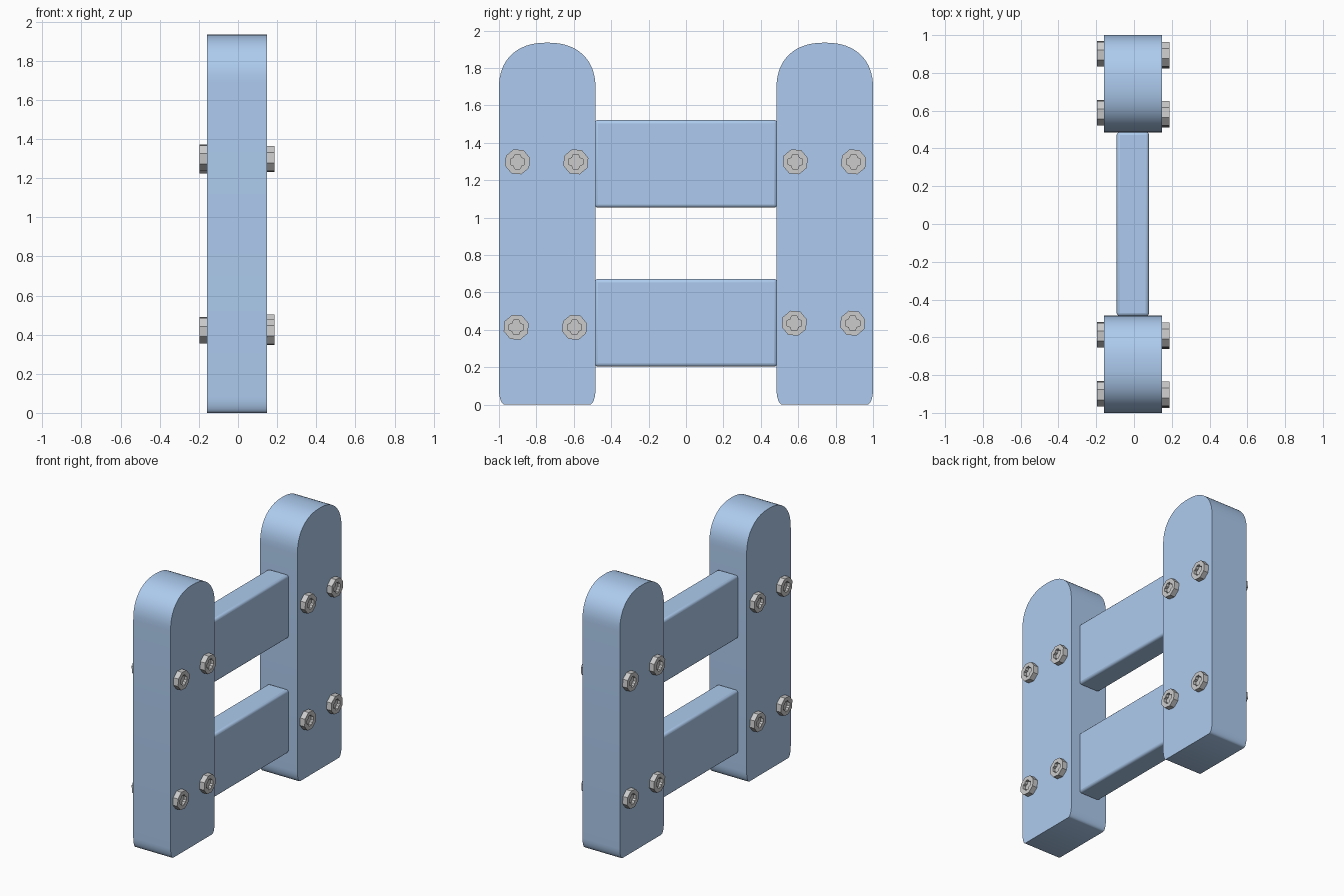
import bpy, bmesh
from math import sin, cos, pi, copysign
from mathutils import Matrix

if "Cube" in bpy.data.objects:
    bpy.data.objects.remove(bpy.data.objects["Cube"])

blue = bpy.data.materials.new("blue_paint")
blue.diffuse_color = (0.42, 0.6, 0.86, 1)
blue.use_nodes = True
blue.node_tree.nodes["Principled BSDF"].inputs["Base Color"].default_value = blue.diffuse_color


def prism(name, pts, x0, x1, mat=None):
    """Extrude a (y, z) outline along x."""
    bm = bmesh.new()
    face = bm.faces.new([bm.verts.new((x0, y, z)) for y, z in pts])
    new = bmesh.ops.extrude_face_region(bm, geom=[face])["geom"]
    bmesh.ops.translate(bm, vec=(x1 - x0, 0, 0),
                        verts=[v for v in new if isinstance(v, bmesh.types.BMVert)])
    bmesh.ops.recalc_face_normals(bm, faces=bm.faces)
    me = bpy.data.meshes.new(name)
    bm.to_mesh(me)
    bm.free()
    ob = bpy.data.objects.new(name, me)
    bpy.context.collection.objects.link(ob)
    if mat:
        me.materials.append(mat)
    return ob


def smooth(ob, angle=35):
    bpy.ops.object.select_all(action='DESELECT')
    ob.select_set(True)
    bpy.context.view_layer.objects.active = ob
    bpy.ops.object.shade_smooth_by_angle(angle=angle * pi / 180)


def spow(v, p):
    return copysign(abs(v) ** p, v)


# Upright posts: domed top, small rounded foot corners
HALF = 0.258
dome = [(HALF * spow(cos(pi * i / 32), 0.87), 1.69 + 0.245 * abs(sin(pi * i / 32)) ** 0.87)
        for i in range(33)]
foot = [(0.03 * (1 - cos(pi / 2 * i / 6)), 0.08 * (1 - sin(pi / 2 * i / 6))) for i in range(7)]
outline = (dome + [(-HALF + a, b) for a, b in foot]
           + [(HALF - a, b) for a, b in reversed(foot)])
for side, cy in (("front", -0.742), ("back", 0.742)):
    post = prism(side + "_post", [(y + cy, z) for y, z in outline], -0.158, 0.148, blue)
    smooth(post)

# Cross rails with softened edges
for name, z0, z1 in (("lower_rail", 0.203, 0.672), ("upper_rail", 1.053, 1.522)):
    rail = prism(name, [(-0.488, z0), (0.488, z0), (0.488, z1), (-0.488, z1)], -0.092, 0.08, blue)
    bev = rail.modifiers.new("soft_edges", 'BEVEL')
    bev.width, bev.segments = 0.018, 3
    smooth(rail)

# Octagonal bolt head with a cross-shaped socket
octagon = [(0.07 * cos(pi / 4 * i + 0.3), 0.07 * sin(pi / 4 * i + 0.3)) for i in range(8)]
cross = []
for k in range(4):
    c, s = cos(k * pi / 2), sin(k * pi / 2)
    for y, z in ((0.038, -0.014), (0.038, 0.014), (0.021, 0.021)):
        cross.append((c * y - s * z, s * y + c * z))
head = prism("bolt_head", octagon, -0.005, 0.039)
cutter = prism("socket_cutter", cross, 0.017, 0.06)
cutter.hide_render = True
cut = head.modifiers.new("socket", 'BOOLEAN')
cut.object, cut.operation, cut.solver = cutter, 'DIFFERENCE', 'EXACT'
bpy.context.view_layer.update()
bolt_mesh = bpy.data.meshes.new_from_object(
    head.evaluated_get(bpy.context.evaluated_depsgraph_get()))
bpy.data.objects.remove(head)
bpy.data.objects.remove(cutter)

# Bolt pairs: (side, mid y of pair, z)
pairs = [(1, -0.745, 1.298), (1, 0.74, 1.298), (1, -0.752, 0.413), (1, 0.735, 0.435),
         (-1, -0.742, 1.305), (-1, 0.745, 1.29), (-1, -0.742, 0.422), (-1, 0.745, 0.422)]
for sx, y, z in pairs:
    for dy in (-0.156, 0.156):
        bolt = bpy.data.objects.new("bolt", bolt_mesh)
        bpy.context.collection.objects.link(bolt)
        bolt.matrix_world = (Matrix.Translation((0.148 if sx > 0 else -0.157, y + dy, z))
                             @ Matrix.Rotation(0 if sx > 0 else pi, 4, 'Z'))
